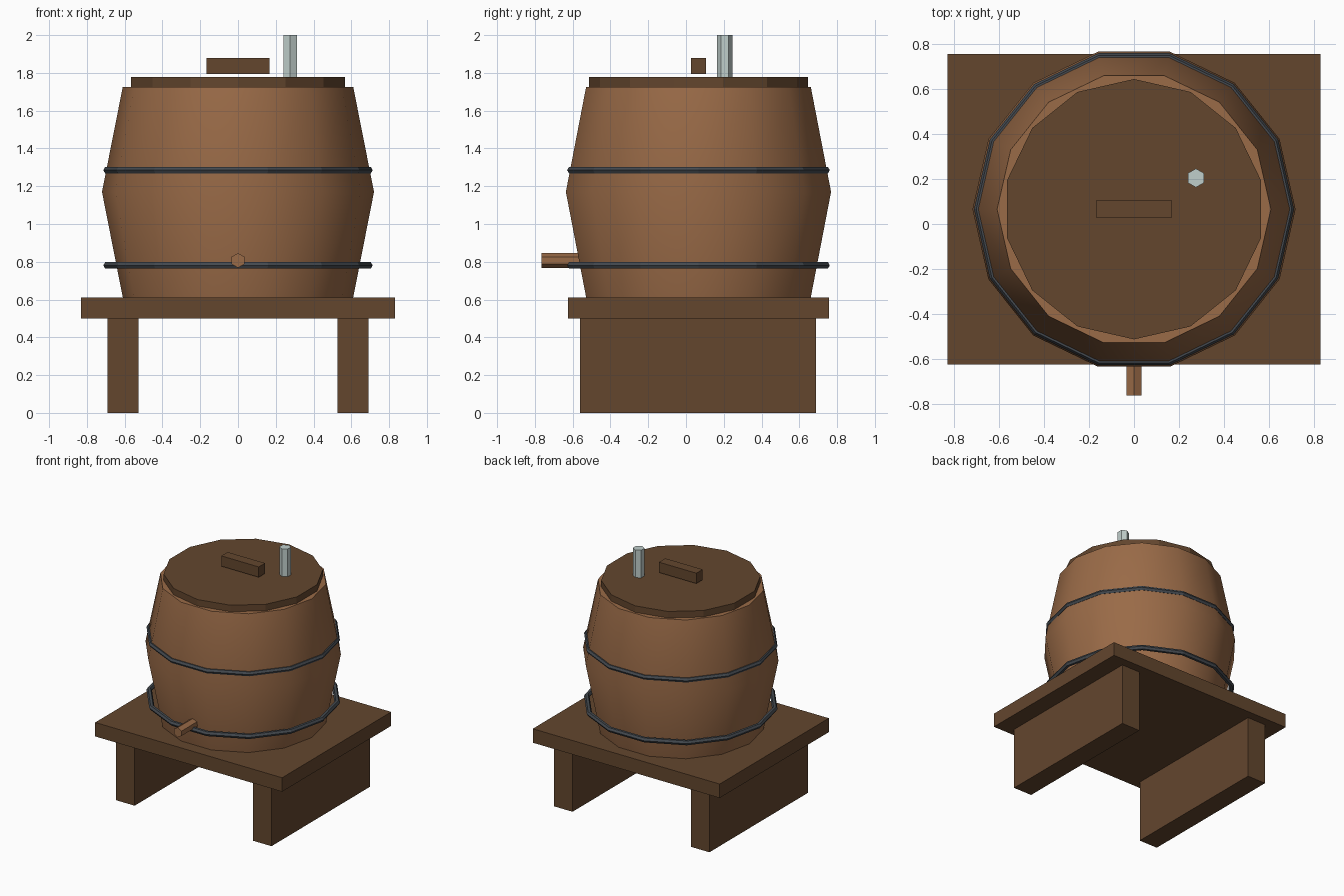
import bpy, math

if "Cube" in bpy.data.objects:
    bpy.data.objects.remove(bpy.data.objects["Cube"])

CY = 0.066          # barrel axis sits slightly behind the origin
SIDES = 14


def material(name, rgb):
    m = bpy.data.materials.new(name)
    m.diffuse_color = (*rgb, 1.0)
    m.use_nodes = True
    m.node_tree.nodes["Principled BSDF"].inputs["Base Color"].default_value = m.diffuse_color
    return m


DARK_WOOD = material("dark wood", (0.125, 0.061, 0.027))
BARREL_WOOD = material("barrel wood", (0.32, 0.145, 0.063))
IRON = material("dark iron", (0.058, 0.068, 0.08))
PALE_METAL = material("pale metal", (0.53, 0.62, 0.60))


def make(name, verts, faces, mat):
    me = bpy.data.meshes.new(name)
    me.from_pydata(verts, [], faces)
    me.materials.append(mat)
    ob = bpy.data.objects.new(name, me)
    bpy.context.collection.objects.link(ob)
    return ob


def box(name, x0, x1, y0, y1, z0, z1, mat):
    verts = [(x, y, z) for z in (z0, z1) for x, y in ((x0, y0), (x1, y0), (x1, y1), (x0, y1))]
    faces = [(3, 2, 1, 0), (4, 5, 6, 7)]
    faces += [(i, (i + 1) % 4, (i + 1) % 4 + 4, i + 4) for i in range(4)]
    return make(name, verts, faces, mat)


def lathe(name, profile, n, mat, phase=0.0, centre=(0, 0), closed=False):
    """Revolve (radius, z) points; closed profiles make rings, open ones get caps."""
    verts = []
    for r, z in profile:
        for i in range(n):
            a = phase + 2 * math.pi * i / n
            verts.append((centre[0] + r * math.cos(a), centre[1] + r * math.sin(a), z))
    k = len(profile)
    faces = []
    for j in range(k if closed else k - 1):
        lo, hi = j * n, (j + 1) % k * n
        faces += [(lo + i, lo + (i + 1) % n, hi + (i + 1) % n, hi + i) for i in range(n)]
    if not closed:
        faces += [tuple(reversed(range(n))), tuple(range((k - 1) * n, k * n))]
    return make(name, verts, faces, mat)


# Stand: a plank on two slab legs
box("stand_top", -0.83, 0.83, -0.626, 0.758, 0.50, 0.612, DARK_WOOD)
for side, x0 in (("left", -0.69), ("right", 0.526)):
    box("stand_leg_" + side, x0, x0 + 0.164, -0.56, 0.688, 0.0, 0.50, DARK_WOOD)

# Barrel body, smooth with sharp rims
barrel = lathe("barrel", [(0.61, 0.612), (0.72, 1.17), (0.61, 1.726)], SIDES,
               BARREL_WOOD, centre=(0, CY))
bpy.context.view_layer.objects.active = barrel
barrel.select_set(True)
bpy.ops.object.shade_smooth_by_angle(angle=math.radians(40))
barrel.select_set(False)

# Iron hoops
for name, z in (("lower_hoop", 0.781), ("upper_hoop", 1.285)):
    section = [(0.693 + 0.02 * math.cos(math.pi * i / 3), z + 0.02 * math.sin(math.pi * i / 3))
               for i in range(6)]
    lathe(name, section, SIDES, IRON, centre=(0, CY), closed=True)

# Lid and its handle
lid = lathe("lid", [(0.58, 1.722), (0.58, 1.778)], SIDES, DARK_WOOD,
            phase=math.pi / 2, centre=(0, CY))
box("lid_handle", -0.166, 0.166, 0.026, 0.106, 1.795, 1.878, DARK_WOOD)

# Vent pipe through the lid
lathe("vent_pipe", [(0.042, 1.74), (0.042, 2.0)], 6, PALE_METAL,
      phase=math.pi / 2, centre=(0.276, 0.205))

# Tap peg at the front, lying along y
tap = lathe("tap", [(0.039, 0.0), (0.039, 0.30)], 6, BARREL_WOOD, phase=math.pi / 2)
tap.rotation_euler = (math.pi / 2, 0, 0)
tap.location = (0, -0.465, 0.807)
